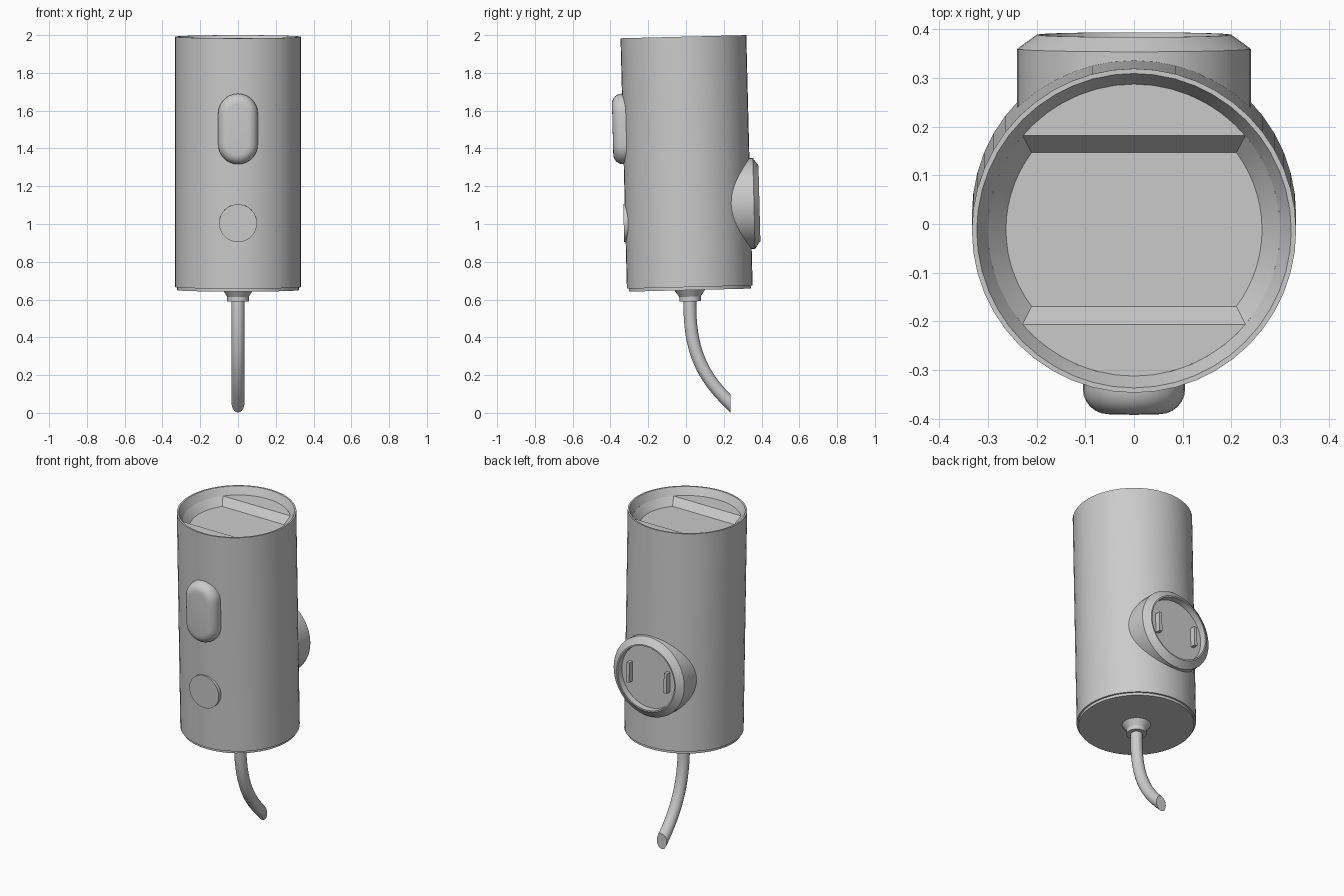
import bpy, bmesh
from math import sin, cos, pi, asin, radians
from mathutils import Matrix, Vector
from mathutils.geometry import interpolate_bezier

cube = bpy.data.objects.get("Cube")
if cube:
    bpy.data.objects.remove(cube, do_unlink=True)

grey = bpy.data.materials.new("plain grey")
grey.use_nodes = True
GREY = (0.6, 0.6, 0.6, 1)
grey.diffuse_color = GREY
grey.node_tree.nodes["Principled BSDF"].inputs["Base Color"].default_value = GREY

# The whole housing leans slightly toward the front
RADIUS, LENGTH = 0.333, 1.332
LEAN = Matrix.Translation((0, 0.02, 0.66)) @ Matrix.Rotation(radians(1.45), 4, "X")
FRONT = Matrix.Rotation(pi / 2, 4, "X")
BACK = Matrix.Rotation(-pi / 2, 4, "X")


def finish(name, bm, matrix):
    bm.transform(matrix)
    mesh = bpy.data.meshes.new(name)
    bm.to_mesh(mesh)
    bm.free()
    obj = bpy.data.objects.new(name, mesh)
    bpy.context.collection.objects.link(obj)
    mesh.materials.append(grey)
    bpy.ops.object.select_all(action="DESELECT")
    obj.select_set(True)
    bpy.context.view_layer.objects.active = obj
    bpy.ops.object.shade_smooth_by_angle(angle=radians(30))
    return obj


def skin(bm, rings):
    """Join successive closed rings of vertices with quads."""
    for a, b in zip(rings, rings[1:]):
        n = len(a)
        for i in range(n):
            j = (i + 1) % n
            bm.faces.new((a[i], a[j], b[j], b[i]))


def lathe(name, profile, matrix, sides=48, cap_start=False, cap_end=False):
    bm = bmesh.new()
    rings = [[bm.verts.new((r * cos(2 * pi * i / sides), r * sin(2 * pi * i / sides), z))
              for i in range(sides)] for r, z in profile]
    skin(bm, rings)
    if cap_start:
        bm.faces.new(rings[0][::-1])
    if cap_end:
        bm.faces.new(rings[-1])
    return finish(name, bm, matrix)


def box(name, centre, size, matrix):
    bm = bmesh.new()
    bmesh.ops.create_cube(bm, size=1, matrix=Matrix.Translation(centre) @ Matrix.Diagonal((*size, 1)))
    return finish(name, bm, matrix)


# Cylindrical housing with a stepped base and a hollow flared rim
LEDGE = LENGTH - 0.045
lathe("housing", [(0.323, -0.01), (0.323, 0.006), (RADIUS, 0.006), (RADIUS, LENGTH),
                  (0.323, LENGTH), (0.3, LEDGE)], LEAN, cap_start=True)


# Lid with a pocket that has straight front and back edges
def arc(radius, start, end, z, steps=14):
    return [(radius * cos(start + (end - start) * i / steps),
             radius * sin(start + (end - start) * i / steps), z) for i in range(steps + 1)]


bm = bmesh.new()
outlines = []
for radius, half_depth, z in ((0.3, 0.194, LEDGE), (0.263, 0.158, LEDGE - 0.045)):
    t = asin(half_depth / radius)
    outlines.append([bm.verts.new(p) for p in arc(radius, -t, t, z) + arc(radius, pi - t, pi + t, z)])
skin(bm, outlines)
bm.faces.new(outlines[1])
t = asin(0.194 / 0.3)
for turn in (0, pi):
    bm.faces.new([bm.verts.new(p) for p in arc(0.3, t + turn, pi - t + turn, LEDGE)])
bm.normal_update()
for face in bm.faces:
    if face.normal.z < 0:
        face.normal_flip()
finish("pocketed_lid", bm, LEAN)

# Rounded pill button on the front
bm = bmesh.new()
HALF_W, HALF_STRAIGHT, ROUND = 0.105, 0.082, 0.052
rings = []
for depth, inset in [(0.28, 0)] + [(0.387 - ROUND * (1 - sin(a)), ROUND * (1 - cos(a)))
                                   for a in (pi / 2 * k / 6 for k in range(7))]:
    ring = []
    for start, shift in ((0, HALF_STRAIGHT), (pi, -HALF_STRAIGHT)):
        for x, y, z in arc(HALF_W - inset, start, start + pi, depth):
            ring.append(bm.verts.new((x, y + shift, z)))
    rings.append(ring)
skin(bm, rings)
bm.faces.new(rings[-1])
finish("pill_button", bm, LEAN @ Matrix.Translation((0, 0, 0.852)) @ FRONT)

# Flat round button below it
lathe("round_button", [(0.1, 0.29), (0.1, 0.341)],
      LEAN @ Matrix.Translation((0, 0, 0.353)) @ FRONT, cap_end=True)

# Round socket on the back with a chamfered rim and two pins
SOCKET = LEAN @ Matrix.Translation((0, 0, 0.44))
lathe("back_socket", [(0.24, 0.15), (0.24, 0.351), (0.2, 0.38), (0.192, 0.38), (0.19, 0.343)],
      SOCKET @ BACK, cap_end=True)
for side, label in ((1, "left"), (-1, "right")):
    box(label + "_pin", (side * 0.127, 0.355, 0), (0.02, 0.04, 0.12), SOCKET)

# Tapered strain relief under the base
lathe("strain_relief", [(0.057, -0.07), (0.057, -0.045), (0.083, -0.006)], LEAN, sides=32, cap_start=True)

# Cable that hangs down, bends backward and ends in an upright cut
path = interpolate_bezier(Vector((0, 0.022, 0.62)), Vector((0, 0.01, 0.33)),
                          Vector((0, 0.09, 0.19)), Vector((0, 0.235, 0.05)), 20)
bm = bmesh.new()
rings = []
for i, point in enumerate(path):
    along = (path[min(i + 1, 19)] - path[max(i - 1, 0)]).normalized()
    across = Vector((1, 0, 0))
    up = along.cross(across)
    if i == 19:
        up = Vector((0, 0, 1 / along.y)) * (1 if up.z > 0 else -1)
    rings.append([bm.verts.new(point + 0.034 * (cos(a) * across + sin(a) * up))
                  for a in (2 * pi * k / 20 for k in range(20))])
skin(bm, rings)
bm.faces.new(rings[-1])
bmesh.ops.recalc_face_normals(bm, faces=bm.faces)
finish("cable", bm, Matrix.Identity(4))
